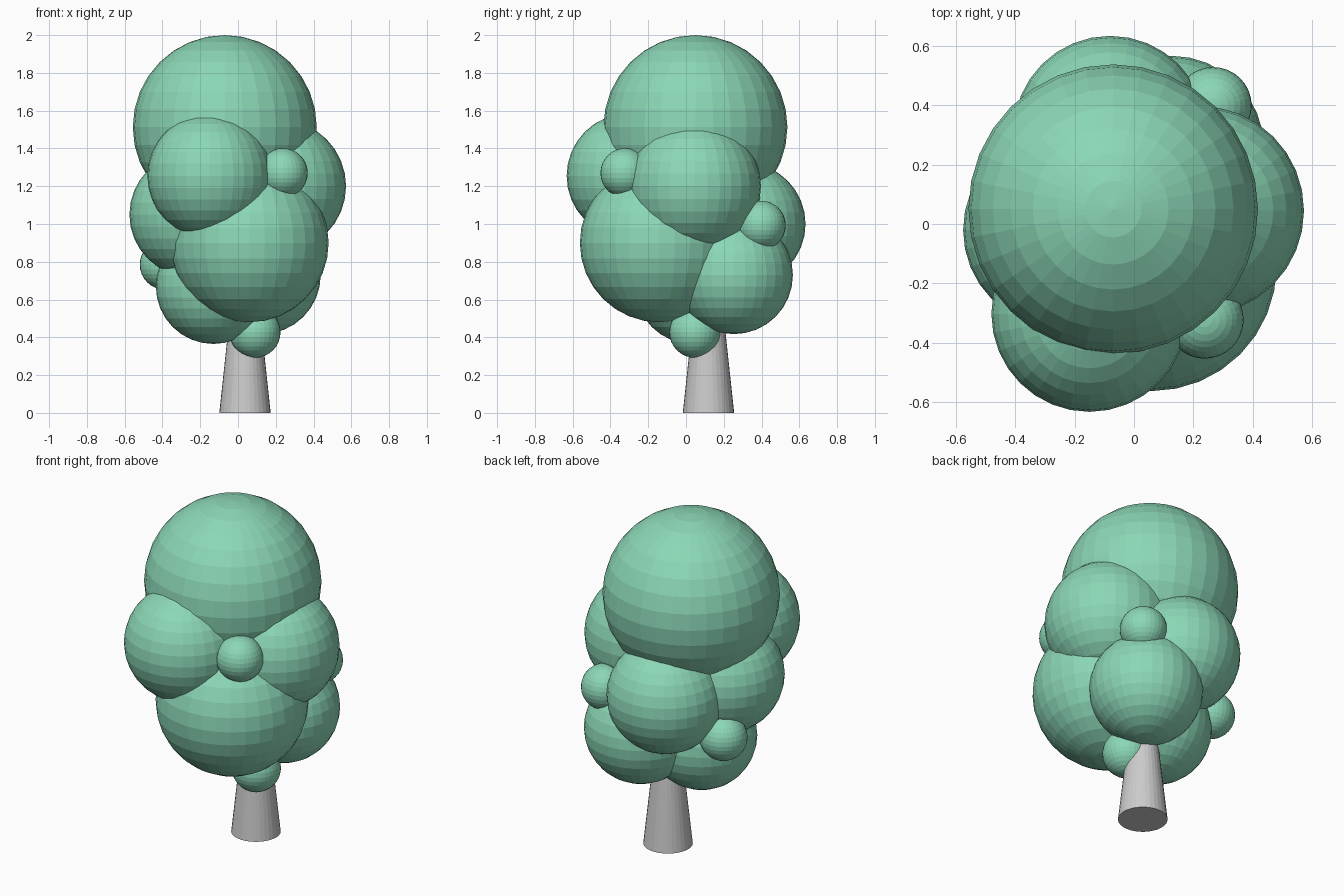
import bpy

if "Cube" in bpy.data.objects:
    bpy.data.objects.remove(bpy.data.objects["Cube"])

leaf_green = bpy.data.materials.new("leaf_green")
leaf_green.diffuse_color = (0.26, 0.68, 0.47, 1)
leaf_green.use_nodes = True
leaf_green.node_tree.nodes["Principled BSDF"].inputs["Base Color"].default_value = leaf_green.diffuse_color


def leaf_ball(name, x, y, z, radius):
    bpy.ops.mesh.primitive_uv_sphere_add(
        segments=32, ring_count=16, radius=radius, location=(x, y, z))
    ball = bpy.context.object
    ball.name = name
    ball.data.materials.append(leaf_green)


# Tapered trunk, running up into the foliage
TRUNK_HEIGHT = 0.8
bpy.ops.mesh.primitive_cone_add(
    vertices=32, radius1=0.136, radius2=0.05, depth=TRUNK_HEIGHT,
    location=(0.037, 0.119, TRUNK_HEIGHT / 2))
bpy.context.object.name = "trunk"

# Large overlapping foliage balls: x, y, z, radius
leaf_ball("crown_top", -0.07, 0.05, 1.513, 0.487)
leaf_ball("foliage_front_upper", -0.15, -0.302, 1.255, 0.33)
leaf_ball("foliage_right_upper", 0.22, 0.045, 1.20, 0.352)
leaf_ball("foliage_front_lower", 0.06, -0.142, 0.90, 0.42)
leaf_ball("foliage_left", -0.245, -0.02, 1.05, 0.33)
leaf_ball("foliage_back", -0.08, 0.308, 1.00, 0.325)
leaf_ball("foliage_back_lower", 0.125, 0.253, 0.73, 0.313)
leaf_ball("foliage_left_lower", -0.13, 0.035, 0.67, 0.305)

# Small leaf tufts
leaf_ball("tuft_front", 0.238, -0.322, 1.27, 0.131)
leaf_ball("tuft_back", 0.266, 0.398, 0.993, 0.13)
leaf_ball("tuft_bottom", 0.09, 0.047, 0.427, 0.135)
leaf_ball("tuft_left", -0.388, 0.195, 0.785, 0.132)
